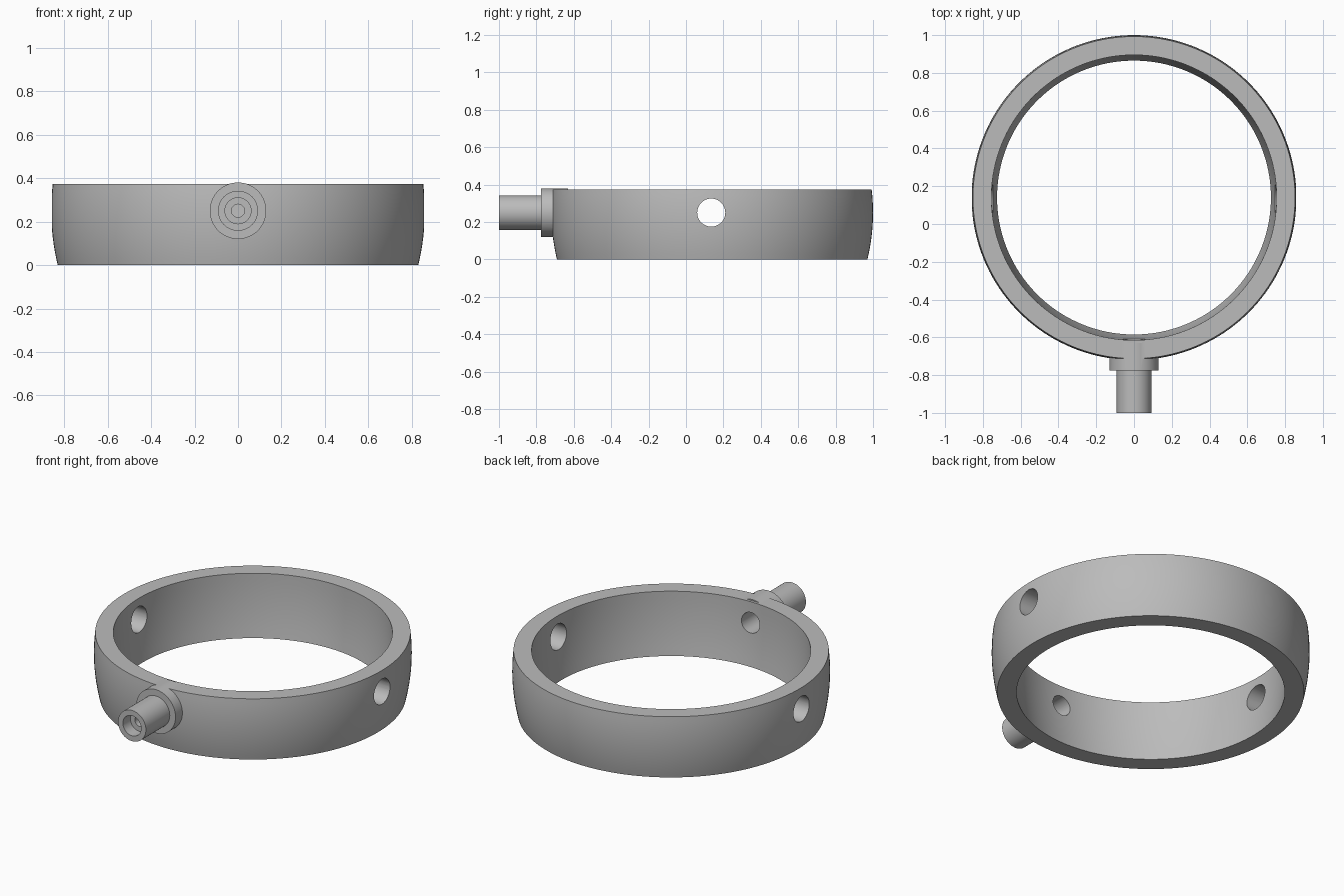
import bpy
import bmesh
import math
from mathutils import Matrix, Vector

default = bpy.data.objects.get("Cube")
if default:
    bpy.data.objects.remove(default, do_unlink=True)

RING_Y = 0.14      # centre of the ring
AXIS_Z = 0.25      # height of the spout and the side holes
HEIGHT = 0.373

grey = bpy.data.materials.new("plain grey")
grey.use_nodes = True
grey.diffuse_color = (0.5, 0.5, 0.5, 1)
grey.node_tree.nodes["Principled BSDF"].inputs["Base Color"].default_value = grey.diffuse_color


def lathe(name, profile, matrix, steps, closed=True):
    """Turn an (r, z) profile around z, then place it with the matrix."""
    bm = bmesh.new()
    verts = [bm.verts.new((r, 0, z)) for r, z in profile]
    pairs = list(zip(verts, verts[1:] + verts[:1]))
    edges = [bm.edges.new(p) for p in (pairs if closed else pairs[:-1])]
    bmesh.ops.spin(bm, geom=verts + edges, cent=(0, 0, 0), axis=(0, 0, 1),
                   angle=math.tau, steps=steps, use_merge=True)
    bmesh.ops.remove_doubles(bm, verts=bm.verts, dist=1e-5)
    bmesh.ops.recalc_face_normals(bm, faces=bm.faces)
    bm.transform(matrix)
    mesh = bpy.data.meshes.new(name)
    bm.to_mesh(mesh)
    bm.free()
    obj = bpy.data.objects.new(name, mesh)
    bpy.context.collection.objects.link(obj)
    mesh.materials.append(grey)
    return obj


def boolean(target, tool, operation):
    """Apply a boolean and discard its tool."""
    tool.hide_render = True
    mod = target.modifiers.new(operation.lower(), "BOOLEAN")
    mod.operation = operation
    mod.solver = "EXACT"
    mod.object = tool
    bpy.context.view_layer.objects.active = target
    bpy.ops.object.modifier_apply(modifier=mod.name)
    bpy.data.objects.remove(tool, do_unlink=True)


# Ring with a bulging outer wall and a slightly flared inner wall
outer = []
for i in range(13):
    z = HEIGHT * i / 12
    outer.append((0.86 - 0.03 * ((z - AXIS_Z) / AXIS_Z) ** 2, z))
inner = []
for i in range(9):
    t = 1 - i / 8
    inner.append((0.725 + 0.03 * (1 - (1 - t) ** 2), HEIGHT * t))
ring = lathe("ring_with_spout", outer + inner, Matrix.Translation((0, RING_Y, 0)), 160)

# Spout and flange: profile runs along the axis from the mouth at y = -1 backwards
along_y = Matrix.Translation((0, -1, AXIS_Z)) @ Matrix.Rotation(-math.pi / 2, 4, "X")
spout = lathe("spout", [(0, 0), (0.092, 0), (0.092, 0.225), (0.13, 0.225),
                        (0.13, 0.37), (0, 0.37)], along_y, 64, closed=False)
boolean(ring, spout, "UNION")

# Stepped bore: wide mouth, narrow throat, wide outlet into the ring
bore = lathe("bore_cutter", [(0, -0.05), (0.06, -0.05), (0.06, 0.07), (0.03, 0.07),
                             (0.03, 0.14), (0.06, 0.14), (0.06, 0.5), (0, 0.5)],
             along_y, 48, closed=False)
boolean(ring, bore, "DIFFERENCE")

# Round holes through both sides
along_x = Matrix.Translation((0, RING_Y - 0.005, AXIS_Z)) @ Matrix.Rotation(math.pi / 2, 4, "Y")
drill = lathe("side_hole_cutter", [(0, -1), (0.075, -1), (0.075, 1), (0, 1)],
              along_x, 48, closed=False)
boolean(ring, drill, "DIFFERENCE")

# Smooth walls with crisp rims
bpy.ops.object.select_all(action="DESELECT")
ring.select_set(True)
bpy.context.view_layer.objects.active = ring
bpy.ops.object.shade_smooth_by_angle(angle=math.radians(30))
